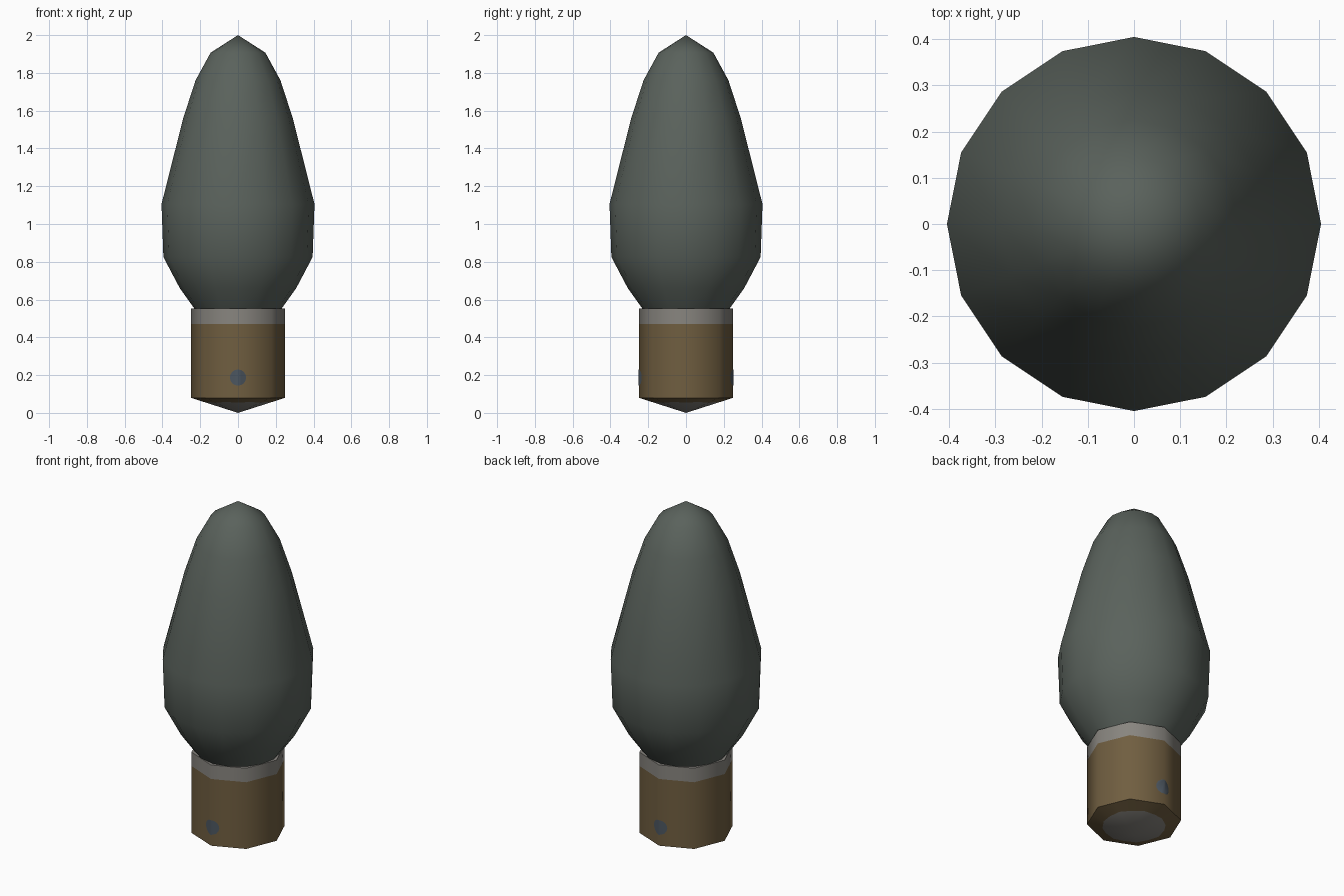
import bpy, bmesh, math

if "Cube" in bpy.data.objects:
    bpy.data.objects.remove(bpy.data.objects["Cube"])


def material(name, rgb):
    m = bpy.data.materials.new(name)
    lin = [((c / 255 + 0.055) / 1.055) ** 2.4 for c in rgb]
    m.diffuse_color = (*lin, 1)
    m.use_nodes = True
    m.node_tree.nodes["Principled BSDF"].inputs["Base Color"].default_value = m.diffuse_color
    return m


GLASS = material("dark green grey glass", (90, 98, 92))
BRASS = material("brown brass", (112, 94, 64))
GREY = material("light grey", (136, 133, 127))
BLUE = material("slate blue", (76, 86, 96))


def finish(bm, name, mats, angle=180):
    bmesh.ops.recalc_face_normals(bm, faces=bm.faces)
    me = bpy.data.meshes.new(name)
    bm.to_mesh(me)
    bm.free()
    for m in mats:
        me.materials.append(m)
    me.shade_smooth()
    me.set_sharp_from_angle(angle=math.radians(angle))
    ob = bpy.data.objects.new(name, me)
    bpy.context.collection.objects.link(ob)
    return ob


def skin(bm, rings, mats):
    """Bridge closed rings (single points allowed at the ends)."""
    rings = [[bm.verts.new(p) for p in r] for r in rings]
    for a, b, mi in zip(rings, rings[1:], mats):
        n = max(len(a), len(b))
        for i in range(n):
            j = (i + 1) % n
            if len(a) == 1:
                f = bm.faces.new((a[0], b[j], b[i]))
            elif len(b) == 1:
                f = bm.faces.new((a[i], a[j], b[0]))
            else:
                f = bm.faces.new((a[i], a[j], b[j], b[i]))
            f.material_index = mi


N = 16
ANGLES = [2 * math.pi * i / N for i in range(N)]

# Glass bulb: 16-sided lathe
profile = [(0.19, 0.50), (0.233, 0.555), (0.308, 0.66), (0.395, 0.825),
           (0.405, 1.105), (0.29, 1.56), (0.225, 1.76), (0.145, 1.907)]
bm = bmesh.new()
rings = [[(r * math.cos(a), r * math.sin(a), z) for a in ANGLES] for r, z in profile]
skin(bm, [[(0, 0, 0.5)]] + rings + [[(0, 0, 2.0)]], [0] * (len(rings) + 1))
finish(bm, "bulb", [GLASS])

# Socket: octagon (with edge midpoints), grey collar, shallow conical foot with round contact
R, COS = 0.25, math.cos(math.pi / 8)


def edge_radius(i):
    return R if i % 2 == 0 else R * COS


def octagon(z):
    return [(edge_radius(i) * math.cos(a), edge_radius(i) * math.sin(a), z)
            for i, a in enumerate(ANGLES)]


contact = [(0.168 * math.cos(a), 0.168 * math.sin(a), 0.08 * 0.168 / edge_radius(i))
           for i, a in enumerate(ANGLES)]
bm = bmesh.new()
skin(bm, [[(0, 0, 0)], contact, octagon(0.08), octagon(0.47), octagon(0.552), [(0, 0, 0.552)]],
     [1, 0, 0, 1, 1])
finish(bm, "socket", [BRASS, GREY], 60)

# Painted dots wrapped over the front and back corners of the socket
for name, s in (("front_dot", -1), ("back_dot", 1)):
    bm = bmesh.new()
    rim = []
    for a in ANGLES:
        x = 0.043 * math.cos(a)
        y = R + 0.002 - abs(x) * math.tan(math.pi / 8)
        rim.append(bm.verts.new((x, s * y, 0.187 + 0.043 * math.sin(a))))
    top, bottom = N // 4, 3 * N // 4
    halves = [rim[top:bottom + 1], rim[bottom:] + rim[:top + 1]]
    for h in halves:
        f = bm.faces.new(h)
        f.normal_update()
        if f.normal.y * s < 0:
            f.normal_flip()
    me = bpy.data.meshes.new(name)
    bm.to_mesh(me)
    bm.free()
    me.materials.append(BLUE)
    me.shade_smooth()
    bpy.context.collection.objects.link(bpy.data.objects.new(name, me))
